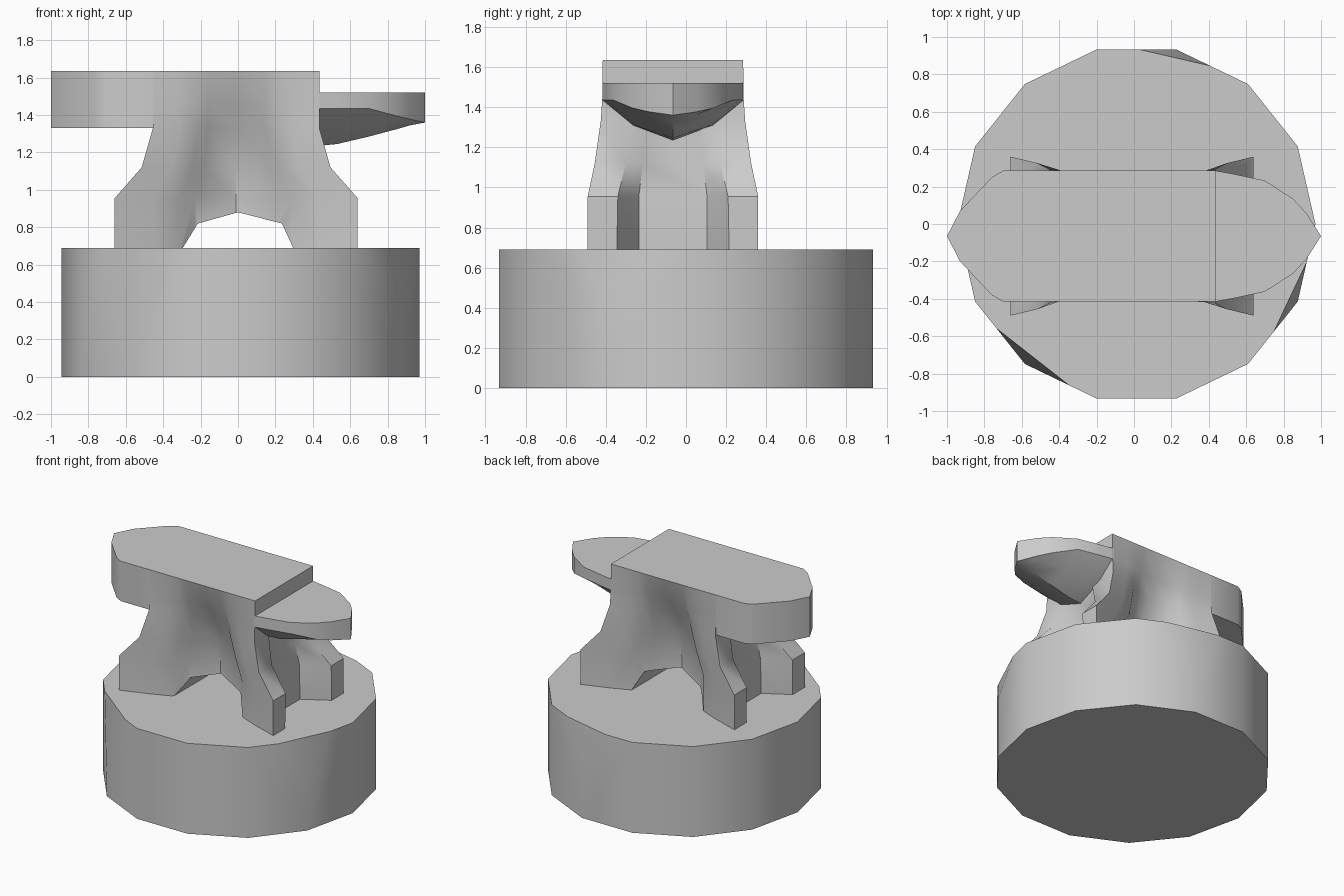
import bpy, bmesh, math
from mathutils import Vector

if "Cube" in bpy.data.objects:
    bpy.data.objects.remove(bpy.data.objects["Cube"])

CY = -0.065   # centre line of the anvil
TOP = 0.69    # top of the stump


def make(name, bm):
    bmesh.ops.recalc_face_normals(bm, faces=bm.faces)
    me = bpy.data.meshes.new(name)
    bm.to_mesh(me)
    bm.free()
    ob = bpy.data.objects.new(name, me)
    bpy.context.collection.objects.link(ob)
    return ob


def loft(name, rings):
    """Skin closed rings of equal length and cap both ends."""
    bm = bmesh.new()
    vs = [[bm.verts.new(p) for p in r] for r in rings]
    n = len(vs[0])
    for a, b in zip(vs, vs[1:]):
        for i in range(n):
            j = (i + 1) % n
            bm.faces.new((a[i], a[j], b[j], b[i]))
    bm.faces.new(vs[0])
    bm.faces.new(vs[-1])
    bmesh.ops.remove_doubles(bm, verts=bm.verts, dist=1e-4)
    return make(name, bm)


def activate(ob):
    bpy.ops.object.select_all(action='DESELECT')
    ob.select_set(True)
    bpy.context.view_layer.objects.active = ob


def cut(ob, cutter):
    m = ob.modifiers.new("cut", 'BOOLEAN')
    m.operation, m.solver, m.object = 'DIFFERENCE', 'EXACT', cutter
    activate(ob)
    bpy.ops.object.modifier_apply(modifier=m.name)
    bpy.data.objects.remove(cutter)


def smooth(ob, deg=35):
    activate(ob)
    bpy.ops.object.shade_smooth_by_angle(angle=math.radians(deg))


# Stump: 14-sided block
def circle(z):
    return [(0.013 + 0.957 * math.cos(k * math.tau / 14),
             0.957 * math.sin(k * math.tau / 14), z) for k in range(14)]


stump = loft("stump", [circle(0), circle(TOP)])

# Chips split off the stump rim: each plane passes through two rim points and a lower corner
for a, b, p in [((0.925, -0.2), (0.745, -0.58), (0.875, -0.415, 0.47)),
                ((0.02, 0.935), (0.41, 0.845), (0.226, 0.933, 0.47)),
                ((-0.72, -0.57), (-0.35, -0.86), (-0.584, -0.748, 0.0))]:
    tri = [Vector((*a, TOP)), Vector((*b, TOP)), Vector(p)]
    mid = sum(tri, Vector()) / 3
    bm = bmesh.new()
    v = [bm.verts.new(mid + (t - mid) * 3) for t in tri]
    v.append(bm.verts.new(mid + Vector((mid.x, mid.y, 0)).normalized() + Vector((0, 0, 0.4))))
    bmesh.ops.convex_hull(bm, input=v)
    cut(stump, make("chip_cutter", bm))
smooth(stump)


# Body: waisted section with four flared feet and a recess at each end
def section(z, X, w, m, a, d, b):
    quarter = [(s * X, m + (w - m) * f)
               for s, f in ((0, 0), (0.34, 0.27), (0.46, 0.56), (0.68, 0.76), (1, 1))]
    quarter += [(X, a), (d, b)]
    right = quarter + [(x, -y) for x, y in reversed(quarter)]
    left = [(-x, -y) for x, y in right[1:-1]]
    return [(x - 0.01, y + CY, z) for x, y in right + left]


body = loft("anvil_body", [
    section(TOP, 0.65, 0.425, 0.13, 0.28, 0.46, 0.17),
    section(0.955, 0.65, 0.425, 0.13, 0.275, 0.455, 0.17),
    section(1.12, 0.505, 0.39, 0.15, 0.235, 0.43, 0.15),
    section(1.33, 0.445, 0.36, 0.22, 0.19, 0.444, 0.13),
    section(1.45, 0.445, 0.352, 0.29, 0.19, 0.445, 0.13),
    section(1.635, 0.445, 0.35, 0.35, 0.19, 0.445, 0.13)])

# Arch between the feet
arch = [(-0.31, 0.66), (-0.295, TOP), (-0.215, 0.82), (0, 0.88),
        (0.235, 0.82), (0.295, TOP), (0.31, 0.66)]
cut(body, loft("arch_cutter", [[(x, y, z) for x, z in arch] for y in (-0.8, 0.7)]))
smooth(body)

# Heel: rounded block overhanging on the left
half = [(-0.455, 0.35), (-0.70, 0.35), (-0.76, 0.315), (-0.93, 0.135)]
outline = half + [(-1, 0)] + [(x, -y) for x, y in reversed(half)]
smooth(loft("anvil_heel", [[(x, y + CY, z) for x, y in outline] for z in (1.33, 1.635)]))

# Horn: lower, tapering point with a keeled underside
rings = []
for x, h, e, m, k in [(0.425, 0.352, 1.435, 1.31, 1.235), (0.53, 0.333, 1.435, 1.31, 1.245),
                      (0.70, 0.297, 1.435, 1.345, 1.285), (0.85, 0.2, 1.395, 1.36, 1.325),
                      (0.92, 0.125, 1.378, 1.36, 1.345), (1.0, 0, 1.36, 1.36, 1.36)]:
    side = [(h, 1.52), (h, e), (0.57 * h, m)]
    pts = side + [(0, k)] + [(-y, z) for y, z in reversed(side)]
    rings.append([(x, y + CY, z) for y, z in pts])
bm_horn = loft("anvil_horn", rings)
smooth(bm_horn)
